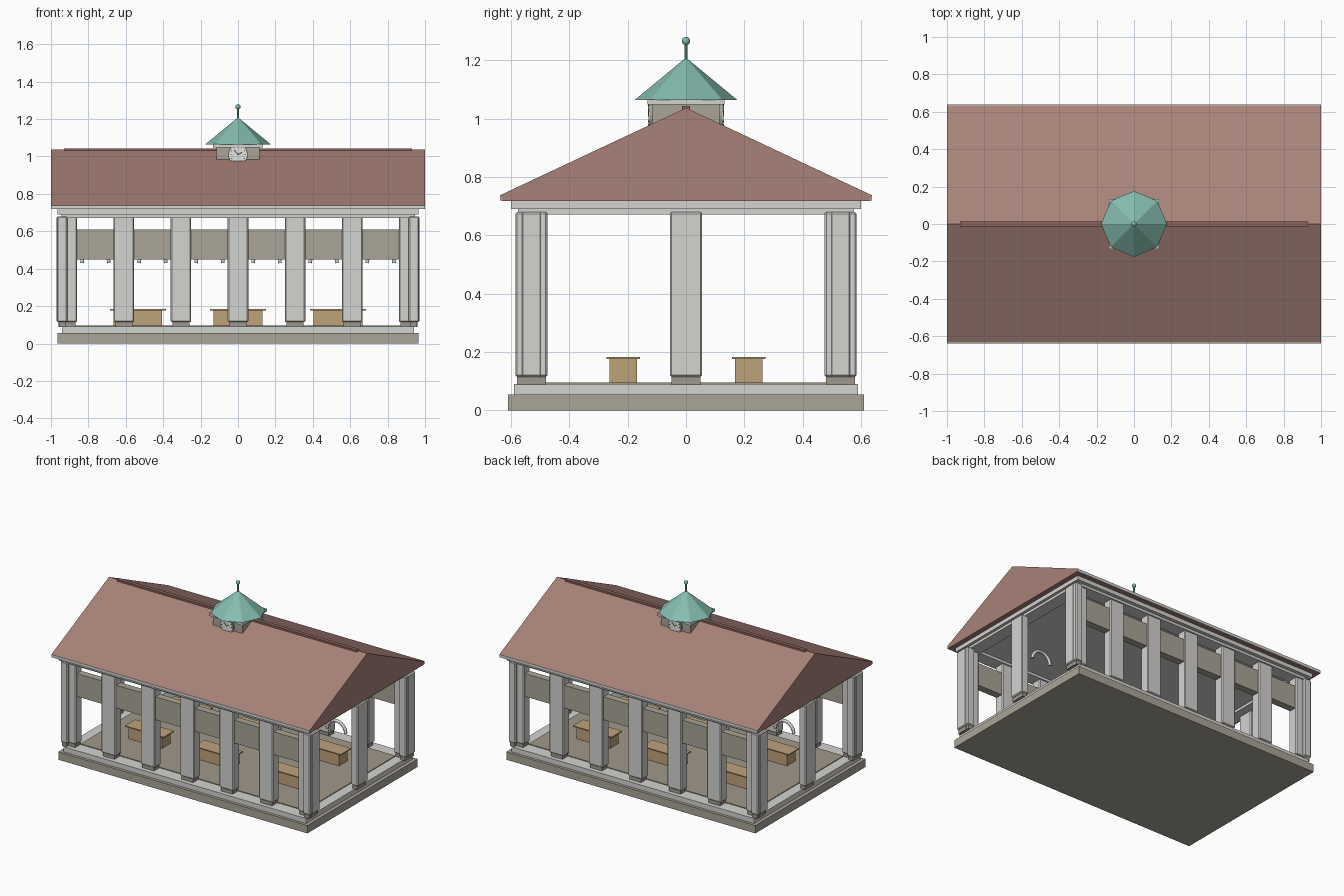
import bpy, bmesh, math
from mathutils import Matrix

old = bpy.data.objects.get("Cube")
if old:
    bpy.data.objects.remove(old, do_unlink=True)


def material(name, r, g, b):
    """Flat colour given as 0-255 display values, stored linear."""
    col = [((c / 255 + 0.055) / 1.055) ** 2.4 for c in (r, g, b)] + [1]
    m = bpy.data.materials.new(name)
    m.use_nodes = True
    m.diffuse_color = col
    m.node_tree.nodes["Principled BSDF"].inputs["Base Color"].default_value = col
    return m


pale = material("pale stone", 212, 211, 208)
stone = material("warm grey stone", 170, 165, 152)
floor_mat = material("floor stone", 160, 152, 138)
plinth_mat = material("plinth grey", 158, 153, 142)
clay = material("clay tile", 168, 130, 120)
ridge_mat = material("dark ridge tile", 140, 100, 92)
copper = material("green copper", 132, 188, 174)
wood = material("tan wood", 190, 163, 122)
dial_mat = material("dial white", 228, 227, 224)
ink = material("dark ink", 45, 45, 45)


def finish(name, bm, mat, bevel=0):
    bmesh.ops.recalc_face_normals(bm, faces=bm.faces)
    me = bpy.data.meshes.new(name)
    bm.to_mesh(me)
    bm.free()
    me.materials.append(mat)
    ob = bpy.data.objects.new(name, me)
    bpy.context.collection.objects.link(ob)
    if bevel:
        mod = ob.modifiers.new("edge", "BEVEL")
        mod.width = bevel
        mod.segments = 1
    return ob


def boxes(name, items, mat, bevel=0):
    """Each item: centre x, centre y, size x, size y, bottom z, top z."""
    bm = bmesh.new()
    for x, y, sx, sy, z0, z1 in items:
        m = Matrix.Translation((x, y, (z0 + z1) / 2)) @ Matrix.Diagonal((sx, sy, z1 - z0, 1))
        bmesh.ops.create_cube(bm, size=1, matrix=m)
    return finish(name, bm, mat, bevel)


def cone(name, r1, r2, z0, z1, mat, sides):
    bm = bmesh.new()
    bmesh.ops.create_cone(bm, cap_ends=True, segments=sides, radius1=r1, radius2=r2,
                          depth=z1 - z0, matrix=Matrix.Translation((0, 0, (z0 + z1) / 2)))
    return finish(name, bm, mat)


# Stepped base and floor
boxes("base", [(0, 0, 1.93, 1.22, 0, 0.055)], stone)
boxes("base_step", [(0, 0, 1.88, 1.18, 0.055, 0.09)], pale)
boxes("floor", [(0, 0, 1.74, 1.0, 0.088, 0.095)], floor_mat)

# Columns: rows along front and back, three on each end, crossing at the corners
COL_Y, END_X, STEP = 0.53, 0.94, 0.305
spots = [(i * STEP, s * COL_Y, 0.11, 0.07) for i in range(-3, 4) for s in (-1, 1)]
spots += [(s * END_X, j * COL_Y, 0.055, 0.11) for s in (-1, 1) for j in (-1, 0, 1)]
boxes("columns", [p + (0.115, 0.68) for p in spots], pale, 0.006)
boxes("column_feet", [(x, y, sx - 0.02, sy - 0.01, 0.088, 0.118)
                      for x, y, sx, sy in spots], plinth_mat)

# Hanging wall panels between the long rows of columns
boxes("wall_panels", [(0, s * COL_Y, 1.74, 0.05, 0.45, 0.61) for s in (-1, 1)], stone)

# Small half-ring arches along the centre line, one per bay
curve = bpy.data.curves.new("bay_arches", "CURVE")
curve.dimensions = "3D"
curve.bevel_depth = 0.011
curve.bevel_resolution = 1
curve.use_fill_caps = True
for i in range(6):
    cx = (i - 2.5) * STEP
    sp = curve.splines.new("POLY")
    sp.points.add(12)
    for k, p in enumerate(sp.points):
        a = math.pi * k / 12
        p.co = (cx + 0.072 * math.cos(a), 0, 0.43 + 0.072 * math.sin(a), 1)
curve.materials.append(pale)
bpy.context.collection.objects.link(bpy.data.objects.new("bay_arches", curve))

# Benches with thin overhanging seats
bench = [(x, y) for x in (-0.535, 0, 0.535) for y in (-0.215, 0.215)]
boxes("benches", [(x, y, 0.26, 0.095, 0.09, 0.177) for x, y in bench], wood)
boxes("bench_seats", [(x, y, 0.3, 0.115, 0.177, 0.184) for x, y in bench], wood)

# Beams and cornice under the roof
ring = [(0, s * COL_Y, 1.89, 0.09, 0.672, 0.692) for s in (-1, 1)]
ring += [(s * 0.9, 0, 0.09, 1.15, 0.672, 0.692) for s in (-1, 1)]
boxes("lower_beam", ring, pale)
boxes("cornice", [(0, 0, 1.93, 1.2, 0.69, 0.72)], pale)
boxes("eave_fascia", [(0, s * 0.632, 1.998, 0.012, 0.719, 0.739) for s in (-1, 1)], pale)

# Gable roof from an end profile
bm = bmesh.new()
profile = [(-0.63, 0.718), (0.63, 0.718), (0.636, 0.738), (0, 1.037), (-0.636, 0.738)]
end = bm.faces.new([bm.verts.new((-1, y, z)) for y, z in profile])
grown = bmesh.ops.extrude_face_region(bm, geom=[end], use_keep_orig=True)
bmesh.ops.translate(bm, vec=(2, 0, 0),
                    verts=[v for v in grown["geom"] if isinstance(v, bmesh.types.BMVert)])
finish("roof", bm, clay)
boxes("ridge_cap", [(0, 0, 1.86, 0.026, 1.02, 1.044)], ridge_mat)

# Cupola with octagonal copper roof
boxes("cupola_body", [(0, 0, 0.23, 0.23, 0.97, 1.052)], stone)
boxes("cupola_cornice", [(0, 0, 0.265, 0.265, 1.048, 1.066)], pale)
cone("cupola_roof", 0.176, 0.004, 1.064, 1.206, copper, 8)
cone("finial_rod", 0.006, 0.005, 1.195, 1.26, copper, 8)
bm = bmesh.new()
bmesh.ops.create_uvsphere(bm, u_segments=12, v_segments=8, radius=0.014,
                          matrix=Matrix.Translation((0, 0, 1.266)))
ball = finish("finial_ball", bm, copper)
ball.data.shade_smooth()

# Clock on front and back: rim, dial, hour marks and hands
for side, turn in (("front", 0), ("back", math.pi)):
    place = Matrix.Rotation(turn, 4, "Z") @ Matrix.Translation((0, -0.115, 1.01))
    face_on = place @ Matrix.Rotation(math.pi / 2, 4, "X")
    for part, r, depth, mat in (("rim", 0.053, 0.02, stone), ("dial", 0.048, 0.026, dial_mat)):
        bm = bmesh.new()
        bmesh.ops.create_cone(bm, cap_ends=True, segments=24, radius1=r, radius2=r,
                              depth=depth, matrix=face_on)
        finish(side + "_clock_" + part, bm, mat)
    bm = bmesh.new()
    marks = [(30 * k, 0.04, 0.008, 0.003) for k in range(12)]
    marks += [(-60, 0.011, 0.026, 0.005), (40, 0.015, 0.034, 0.004)]
    for angle, out, length, width in marks:
        m = (face_on @ Matrix.Rotation(math.radians(angle), 4, "Z")
             @ Matrix.Translation((0, out, 0.0135)) @ Matrix.Diagonal((width, length, 0.002, 1)))
        bmesh.ops.create_cube(bm, size=1, matrix=m)
    finish(side + "_clock_marks", bm, ink)
